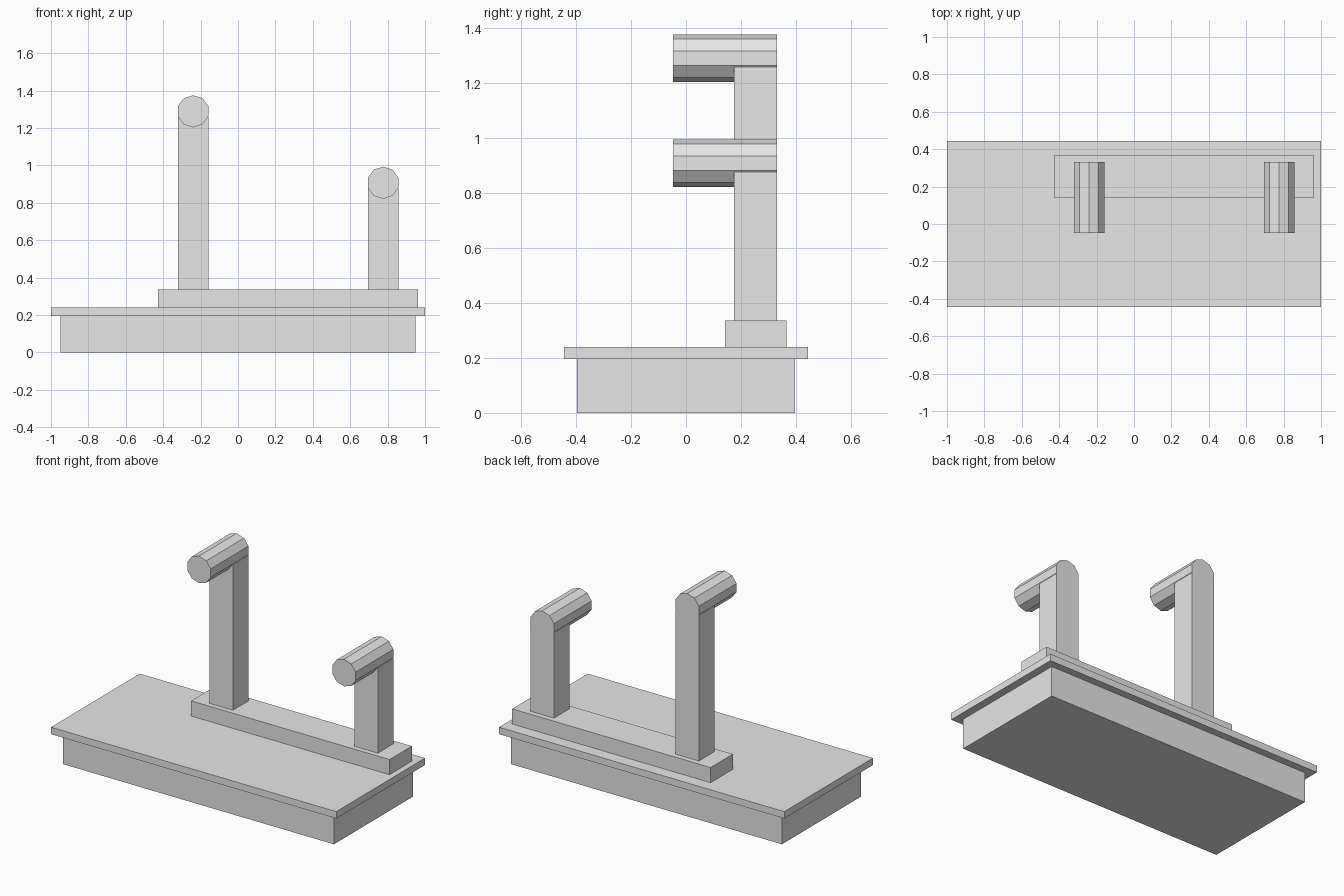
import bpy
import math

if "Cube" in bpy.data.objects:
    bpy.data.objects.remove(bpy.data.objects["Cube"], do_unlink=True)

# Single flat colour
grey = bpy.data.materials.new("light_grey")
grey.use_nodes = True
COLOUR = (0.8, 0.8, 0.8, 1)
grey.diffuse_color = COLOUR
grey.node_tree.nodes["Principled BSDF"].inputs["Base Color"].default_value = COLOUR


def finish(name):
    obj = bpy.context.object
    obj.name = name
    obj.data.name = name
    obj.data.materials.append(grey)
    return obj


def box(name, x, y, z):
    """Box spanning the (low, high) range on each axis."""
    spans = (x, y, z)
    bpy.ops.mesh.primitive_cube_add(size=1, location=[(a + b) / 2 for a, b in spans])
    obj = finish(name)
    obj.scale = [b - a for a, b in spans]
    bpy.ops.object.transform_apply(location=False, rotation=False, scale=True)
    return obj


def spout(name, x, z, y):
    """Ten-sided bar along y with an edge at the very top."""
    bpy.ops.mesh.primitive_cylinder_add(
        vertices=10, radius=RADIUS, depth=y[1] - y[0],
        location=(x, (y[0] + y[1]) / 2, z), rotation=(math.pi / 2, 0, 0))
    return finish(name)


RADIUS = 0.086
HALF_WIDTH = RADIUS * math.cos(math.pi / 10)
BACK = 0.331

# Base, overhanging top plate and raised rail
box("base", (-0.95, 0.95), (-0.396, 0.396), (0, 0.195))
box("top_plate", (-1, 1), (-0.444, 0.444), (0.195, 0.239))
box("rail", (-0.428, 0.963), (0.142, 0.365), (0.239, 0.335))

# Two posts, each capped by a bar reaching forward
for side, x, z in (("right", -0.24, 1.289), ("left", 0.776, 0.907)):
    box(side + "_post", (x - HALF_WIDTH, x + HALF_WIDTH), (0.175, BACK), (0.335, z - 0.031))
    spout(side + "_bar", x, z, (-0.047, BACK))
